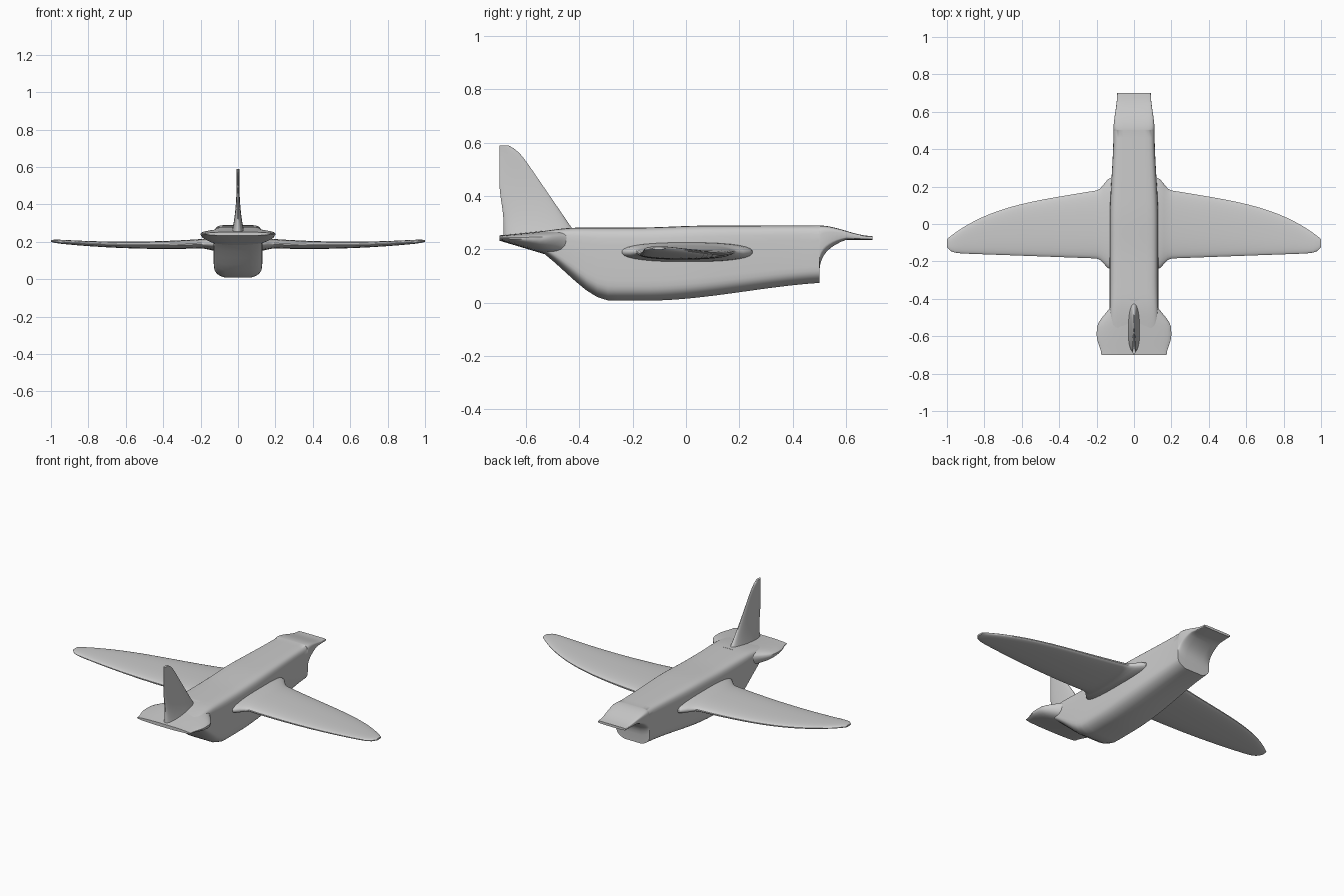
import bpy, bmesh, math

cube = bpy.data.objects.get("Cube")
if cube:
    bpy.data.objects.remove(cube)

grey = bpy.data.materials.new("light grey")
grey.use_nodes = True
colour = (0.6, 0.6, 0.6, 1)
grey.diffuse_color = colour
grey.node_tree.nodes["Principled BSDF"].inputs["Base Color"].default_value = colour


def ease(start, end, value):
    """Smooth step from zero at start to one at end, in either direction."""
    t = min(max((value - start) / (end - start), 0), 1)
    return t * t * (3 - 2 * t)


def spread(start, end, steps):
    """Evenly spaced stations, both ends included."""
    return [start + (end - start) * i / steps for i in range(steps + 1)]


def oval(half_width, half_height, power, count=32):
    """Points of a superellipse; a high power gives a rounded box."""
    points = []
    for i in range(count):
        turn = math.tau * (i + 0.5) / count
        c, s = math.cos(turn), math.sin(turn)
        points.append((math.copysign(abs(c) ** (2 / power), c) * half_width,
                       math.copysign(abs(s) ** (2 / power), s) * half_height))
    return points


def loft(name, section, stations, mirror=False):
    """Skin the rings that section gives at each station, and close both ends."""
    bm = bmesh.new()
    rows = [[bm.verts.new(point) for point in section(station)] for station in stations]
    for row, following in zip(rows, rows[1:]):
        for i in range(len(row)):
            bm.faces.new((row[i - 1], row[i], following[i], following[i - 1]))
    bm.faces.new(rows[0])
    bm.faces.new(rows[-1])
    bmesh.ops.recalc_face_normals(bm, faces=bm.faces)
    mesh = bpy.data.meshes.new(name)
    bm.to_mesh(mesh)
    bm.free()
    mesh.materials.append(grey)
    part = bpy.data.objects.new(name, mesh)
    bpy.context.collection.objects.link(part)
    if mirror:
        part.modifiers.new("mirror", 'MIRROR')
    bpy.ops.object.select_all(action='DESELECT')
    part.select_set(True)
    bpy.context.view_layer.objects.active = part
    bpy.ops.object.shade_smooth_by_angle(angle=math.radians(40))


chin = 0.5  # where the blunt front drops away under the nose lip
lip_end = 0.7


def fuselage_section(y):
    """Boxy hull with a swept-up stern, a shallow keel and a thin nose lip."""
    bottom = 0.23 * ease(-0.28, -0.64, y) + 0.07 * ease(-0.15, 0.6, y)
    if y > chin:
        bottom += 0.165 * min((y - chin) / 0.1, 1) ** 0.25
    top = 0.29 - 0.04 * ease(chin, lip_end, y)
    top -= 0.008 * ease(0.1, -0.2, y) + 0.03 * ease(-0.4, -0.7, y)
    width = 0.13 - 0.02 * ease(0, chin, y) - 0.02 * ease(chin, lip_end, y)
    width -= 0.04 * ease(-0.5, -0.7, y)
    half = (top - bottom) / 2
    ring = []
    for x, z in oval(width, half, 7):
        # the belly edges sit above the centre line
        keel = 0.03 * (x / width) ** 2 * max(-z / half, 0) * min(half / 0.1, 1)
        ring.append((x, y, bottom + half + z + keel))
    return ring


def tailplane_section(y):
    """Shallow bowl whose widest line is a level rim."""
    rim = 0.243
    back = (-0.4 - y) / 0.3
    width = 0.11 + 0.09 * ease(-0.4, -0.56, y) - 0.025 * ease(-0.6, -0.7, y)
    above = 0.04 - 0.03 * back
    below = 0.1 - 0.09 * back
    return [(x, y, rim + z * (above if z > 0 else below)) for x, z in oval(width, 1, 2.3)]


def wing_section(x):
    """Lens that tapers to the tip and flares where it meets the hull."""
    out = max((x - 0.2) / 0.8, 0)
    flare = ease(0.2, 0.12, x)
    tip = out ** 40
    leading = 0.18 - 0.13 * (out + out ** 4) + 0.07 * flare
    trailing = 0.03 * (out + tip) - 0.185 - 0.06 * flare
    thickness = 0.025 - 0.015 * out + 0.012 * flare - 0.005 * tip
    height = 0.19 + out * (0.055 * out - 0.04)
    middle = (leading + trailing) / 2
    return [(x, middle + y, height + z)
            for y, z in oval(leading - middle, thickness, 2.4)]


def fin_section(z):
    """Upright blade with a raked front edge and a thick root."""
    up = (z - 0.24) / 0.35
    front = -0.4 - 0.24 * up - 0.025 * up ** 20
    rear = -0.685 - 0.015 * ease(0.3, 0.45, z)
    thickness = 0.007 + 0.03 * (1 - up) ** 3
    middle = (front + rear) / 2
    return [(x, middle + y, z) for x, y in oval(thickness, front - middle, 2.3)]


# Hull stations crowd together at the steep chin
lip = [chin + (lip_end - chin) * t * t for t in spread(0, 1, 14)]
loft("fuselage", fuselage_section, spread(-0.69, chin, 30)[:-1] + lip)
loft("tailplane", tailplane_section, spread(-0.7, -0.4, 12))
loft("wings", wing_section, spread(0.1, 1, 45), mirror=True)
loft("tail_fin", fin_section, spread(0.24, 0.59, 24))
